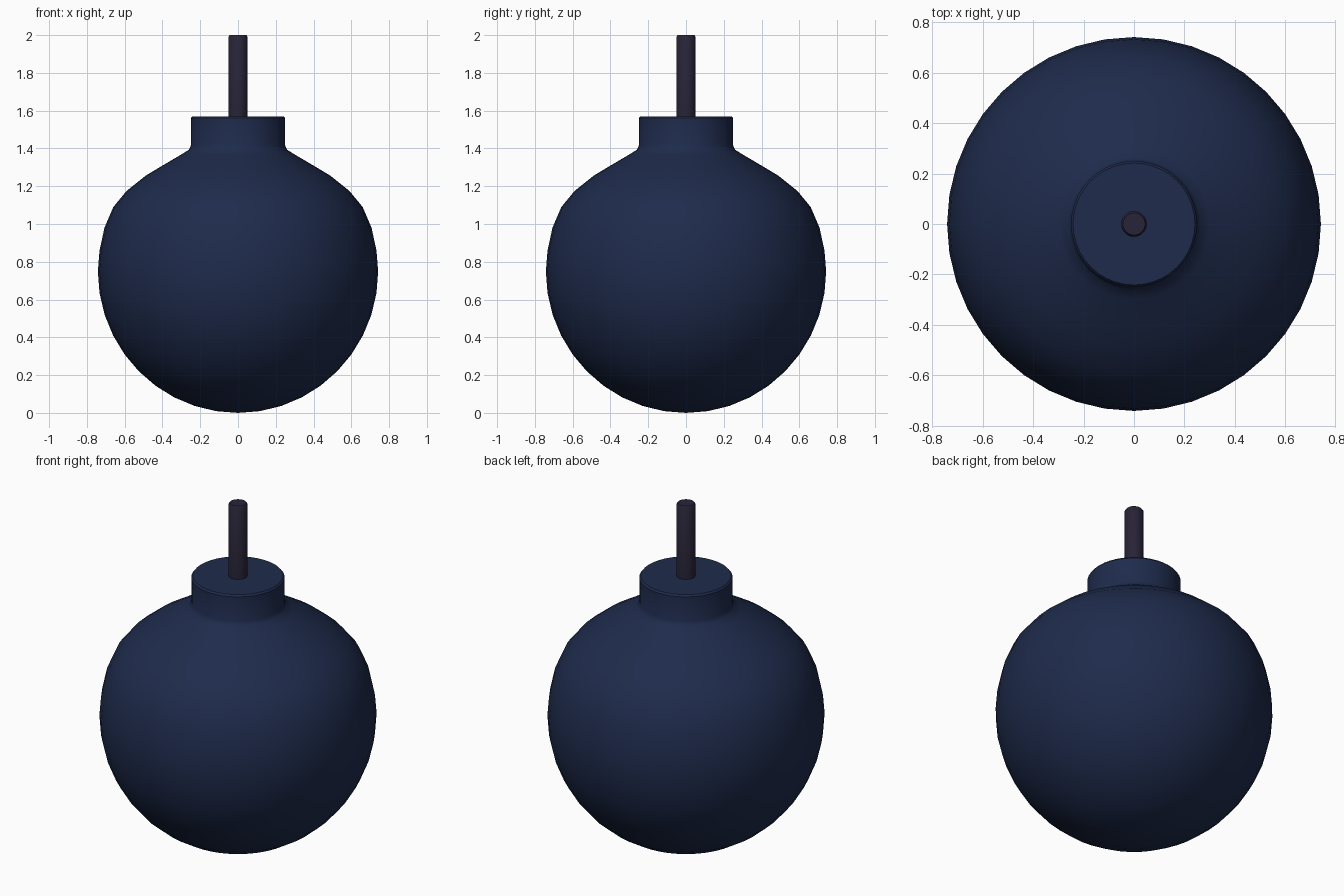
import bpy, math

if "Cube" in bpy.data.objects:
    bpy.data.objects.remove(bpy.data.objects["Cube"])


def material(name, color):
    m = bpy.data.materials.new(name)
    m.diffuse_color = (*color, 1)
    m.use_nodes = True
    m.node_tree.nodes["Principled BSDF"].inputs["Base Color"].default_value = m.diffuse_color
    return m


def lathe(name, profile, sides, mat):
    """Spin an (r, z) profile about z; zero radius becomes a pole."""
    verts, faces, rings = [], [], []
    for r, z in profile:
        n = 1 if r == 0 else sides
        rings.append(list(range(len(verts), len(verts) + n)))
        for i in range(n):
            a = 2 * math.pi * i / sides
            verts.append((r * math.cos(a), r * math.sin(a), z))
    for lo, hi in zip(rings, rings[1:]):
        for i in range(sides):
            j = (i + 1) % sides
            if len(lo) == 1:
                faces.append((lo[0], hi[j], hi[i]))
            elif len(hi) == 1:
                faces.append((lo[i], lo[j], hi[0]))
            else:
                faces.append((lo[i], lo[j], hi[j], hi[i]))
    me = bpy.data.meshes.new(name)
    me.from_pydata(verts, [], faces)
    me.materials.append(mat)
    ob = bpy.data.objects.new(name, me)
    bpy.context.collection.objects.link(ob)
    bpy.ops.object.select_all(action='DESELECT')
    ob.select_set(True)
    bpy.context.view_layer.objects.active = ob
    bpy.ops.object.shade_smooth_by_angle(angle=math.radians(35))
    return ob


navy = material("navy", (0.013, 0.024, 0.072))
dark = material("dark_cord", (0.021, 0.017, 0.038))

# Round body: true sphere below, tapering shoulder up to the neck
lower = [(0, 0)]
for i in range(1, 11):
    a = math.pi / 2 * i / 10
    lower.append((0.742 * math.sin(a), 0.75 - 0.75 * math.cos(a)))
shoulder = [(0.733, 0.86), (0.707, 0.98), (0.66, 1.09), (0.59, 1.175),
            (0.49, 1.255), (0.39, 1.315), (0.30, 1.368), (0.26, 1.393),
            (0.25, 1.415)]
neck = [(0.25, 1.56), (0.242, 1.57), (0, 1.57)]
lathe("body_and_neck", lower + shoulder + neck, 40, navy)

# Straight fuse standing on the neck
lathe("fuse", [(0, 1.56), (0.051, 1.56), (0.051, 1.99), (0.044, 2.0), (0, 2.0)],
      20, dark)
